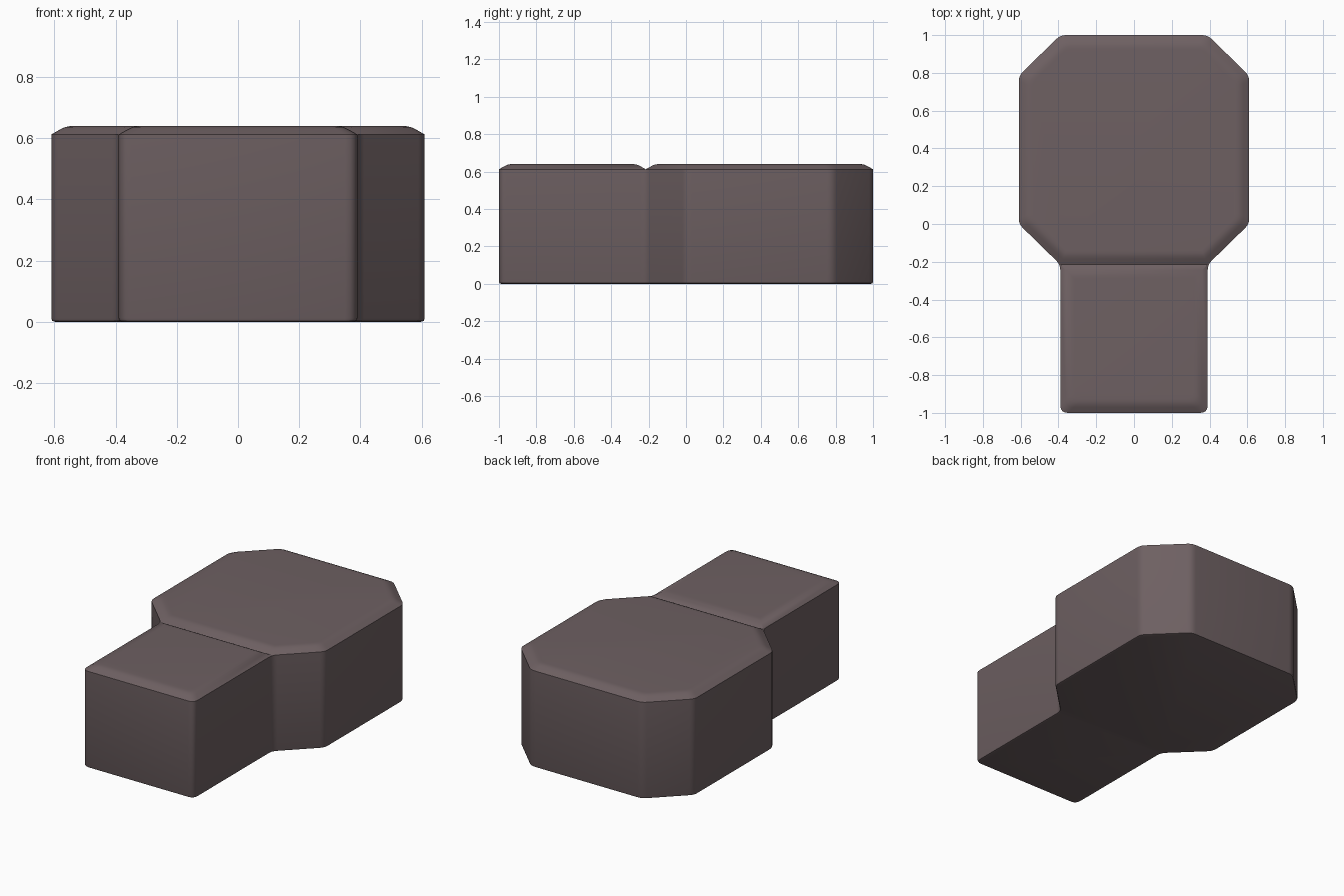
import bpy, bmesh, math
from mathutils import Vector

if "Cube" in bpy.data.objects:
    bpy.data.objects.remove(bpy.data.objects["Cube"])

mat = bpy.data.materials.new("dark mauve brown")
mat.diffuse_color = (0.155, 0.117, 0.122, 1)
mat.use_nodes = True
mat.node_tree.nodes["Principled BSDF"].inputs["Base Color"].default_value = mat.diffuse_color

# Outline dimensions
WIDE, NECK = 0.61, 0.39
Y_CHAMFER, Y_SIDE, Y_JOIN = 0.785, 0.0, -0.215


def mirrored(right):
    """Close a right-hand profile (front to back) into a full counter-clockwise outline."""
    pts = right + [(-x, y, r) for x, y, r in reversed(right)]
    return [(Vector((x, y)), r) for x, y, r in pts]


def ring(outline, inset, steps=4):
    """Inset the outline, then round its corners by each point's own amount."""
    n = len(outline)
    corners = []
    for i, (p, r) in enumerate(outline):
        a = (p - outline[i - 1][0]).normalized()
        b = (outline[(i + 1) % n][0] - p).normalized()
        na, nb = Vector((-a.y, a.x)), Vector((-b.y, b.x))
        corners.append((p + (na + nb) * inset / (1 + na.dot(nb)), a, b, r))
    pts = []
    for p, a, b, r in corners:
        if r == 0:
            pts.append(p)
            continue
        for k in range(steps + 1):
            t = k / steps
            pts.append((p - a * r) * (1 - t) ** 2 + p * 2 * t * (1 - t) + (p + b * r) * t * t)
    return pts


def build(name, outline, profile, bottom=True):
    """Stack inset rings (inset, z) into a solid."""
    bm = bmesh.new()
    rings = [[bm.verts.new((p.x, p.y, z)) for p in ring(outline, d)] for d, z in profile]
    for lo, hi in zip(rings, rings[1:]):
        for i in range(len(lo)):
            j = (i + 1) % len(lo)
            bm.faces.new((lo[i], lo[j], hi[j], hi[i]))
    bm.faces.new(rings[-1])
    if bottom:
        bm.faces.new(rings[0][::-1])
    me = bpy.data.meshes.new(name)
    bm.to_mesh(me)
    bm.free()
    me.materials.append(mat)
    ob = bpy.data.objects.new(name, me)
    bpy.context.collection.objects.link(ob)
    bpy.ops.object.select_all(action='DESELECT')
    ob.select_set(True)
    bpy.context.view_layer.objects.active = ob
    bpy.ops.object.shade_smooth_by_angle(angle=math.radians(35))


# Keyhole-shaped body with a finely rounded bottom edge
head_side = [(WIDE, Y_SIDE, 0.03), (WIDE, Y_CHAMFER, 0.03), (NECK, 1, 0.03)]
body = mirrored([(NECK, -1, 0.04), (NECK, Y_JOIN, 0.03)] + head_side)
build("body", body, [(0.012, 0), (0.003, 0.003), (0, 0.012), (0, 0.612)])

# Softly bevelled raised tops over the head and the neck
cap = [(0, 0.612), (0.03, 0.629), (0.045, 0.636), (0.06, 0.639), (0.075, 0.64)]
build("head_top", mirrored([(NECK, Y_JOIN, 0)] + head_side), cap, bottom=False)
build("neck_top", mirrored([(NECK, -1, 0.04), (NECK, Y_JOIN, 0)]), cap, bottom=False)
